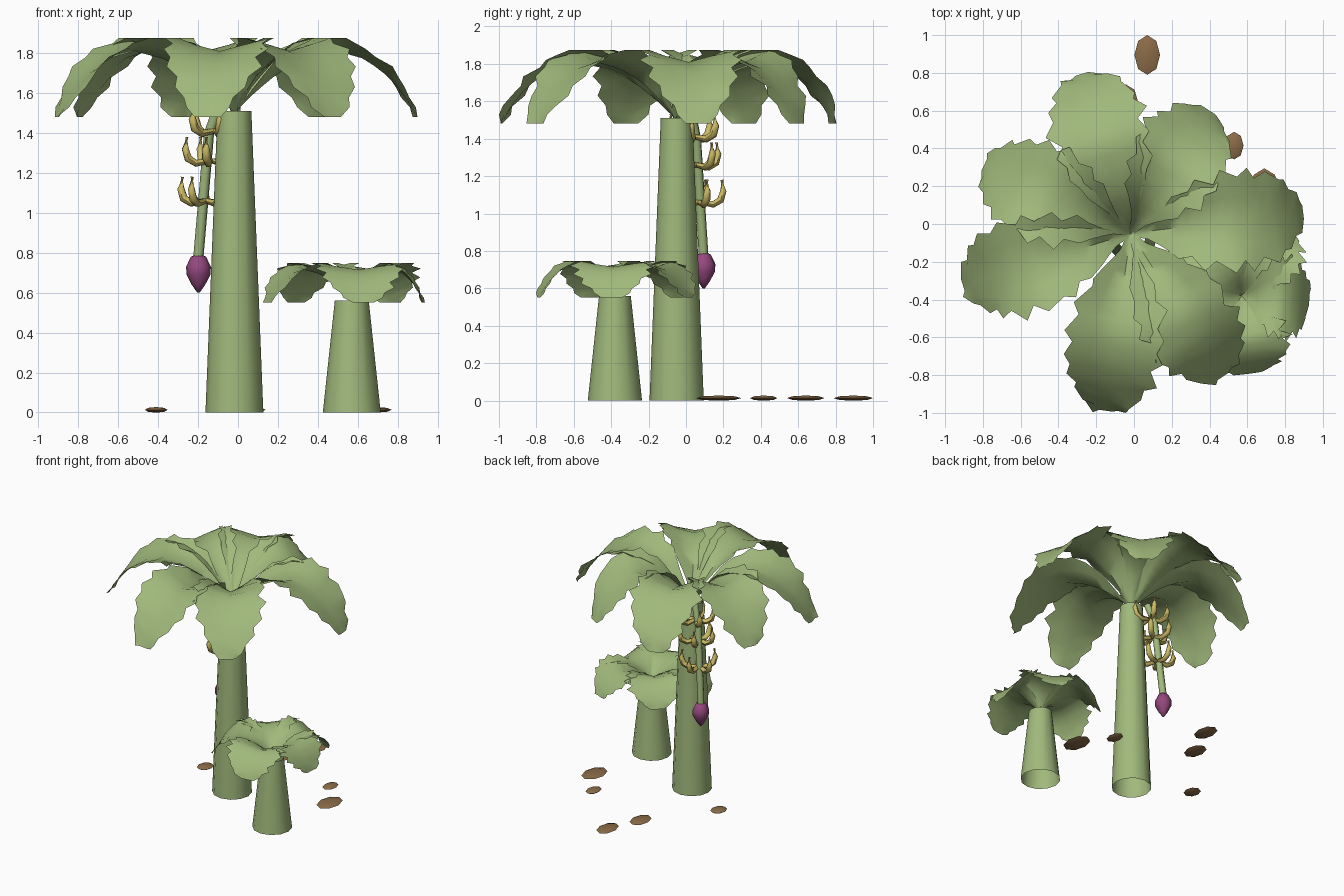
import bpy, bmesh, math, random
from mathutils import Vector, Matrix

random.seed(4)
if "Cube" in bpy.data.objects:
    bpy.data.objects.remove(bpy.data.objects["Cube"])


def material(name, r, g, b):
    mat = bpy.data.materials.new(name)
    mat.use_nodes = True
    mat.diffuse_color = (r, g, b, 1)
    mat.node_tree.nodes["Principled BSDF"].inputs["Base Color"].default_value = (r, g, b, 1)
    return mat


GREEN = material("plant_green", 0.355, 0.485, 0.2)
YELLOW = material("fruit_yellow", 0.6, 0.49, 0.13)
PURPLE = material("bud_purple", 0.3, 0.065, 0.21)
BROWN = material("stone_brown", 0.26, 0.15, 0.065)


def add_object(name, bm, mat, angle=60):
    mesh = bpy.data.meshes.new(name)
    bm.to_mesh(mesh)
    bm.free()
    mesh.materials.append(mat)
    obj = bpy.data.objects.new(name, mesh)
    bpy.context.collection.objects.link(obj)
    bpy.ops.object.select_all(action="DESELECT")
    bpy.context.view_layer.objects.active = obj
    obj.select_set(True)
    bpy.ops.object.shade_smooth_by_angle(angle=math.radians(angle))


def tube(bm, points, radii, sides, caps=True):
    """Sweep a round section along a path of points."""
    points = [Vector(p) for p in points]
    rings = []
    for i, (p, r) in enumerate(zip(points, radii)):
        along = points[min(i + 1, len(points) - 1)] - points[max(i - 1, 0)]
        turn = along.to_track_quat("Z", "Y")
        ring = []
        for k in range(sides):
            a = math.tau * k / sides
            ring.append(bm.verts.new(p + turn @ Vector((r * math.cos(a), r * math.sin(a), 0))))
        rings.append(ring)
    for low, high in zip(rings, rings[1:]):
        for k in range(sides):
            n = (k + 1) % sides
            bm.faces.new((low[k], low[n], high[n], high[k]))
    if caps:
        bm.faces.new(rings[0][::-1])
        bm.faces.new(rings[-1])


# Leaf stations: distance out, midrib height, half width, edge lift
LEAF = [(0, 0, .015, 0), (.1, .1, .045, .04), (.22, .2, .14, .1),
        (.36, .27, .22, .105), (.52, .31, .25, .065), (.66, .27, .25, .045),
        (.78, .18, .215, .03), (.87, .07, .15, .02), (.92, -.02, .07, 0)]
STEPS = 18


def station(t):
    f = t * (len(LEAF) - 1)
    i = min(int(f), len(LEAF) - 2)
    return [a + (b - a) * (f - i) for a, b in zip(LEAF[i], LEAF[i + 1])]


def leaf(name, centre, angle, size, reach, broad=1):
    """Folded paddle leaf with a ragged edge."""
    bm = bmesh.new()
    rows = []
    for i in range(STEPS + 1):
        out, up, half, lift = station(i / STEPS)
        row = []
        for u in (-1, -.5, 0, .5, 1):
            tooth, slide = 1, 0
            if abs(u) == 1 and i > 4:
                tooth = (1.07 if i % 2 else .89) + random.uniform(-.06, .06)
                slide = random.uniform(-.02, .02)
            row.append(bm.verts.new(((out + slide) * reach, u * half * tooth * broad,
                                     up + lift * abs(u))))
        rows.append(row)
    for a, b in zip(rows, rows[1:]):
        for k in range(4):
            bm.faces.new((a[k], b[k], b[k + 1], a[k + 1]))
    bm.transform(Matrix.Translation(centre) @ Matrix.Rotation(math.radians(angle), 4, "Z")
                 @ Matrix.Scale(size, 4))
    add_object(name, bm, GREEN)


def trunk(name, x, y, height):
    bm = bmesh.new()
    tube(bm, [(x, y, 0), (x, y, height)], (.145, .085), 12, caps=False)
    add_object(name, bm, GREEN)


# Tall plant
trunk("tall_trunk", -.018, -.05, 1.51)
crown = [(7, 1), (57, .84), (107, .96), (155, .93), (197, 1.01), (262, 1.03), (303, .98)]
for n, (angle, reach) in enumerate(crown):
    leaf(f"tall_leaf_{n + 1}", (-.018, -.05, 1.5), angle, 1, reach)

# Small plant with broader leaves
trunk("small_trunk", .57, -.38, .56)
small_crown = [(357, .78), (64, .95), (130, .95), (197, .96), (278, .9)]
for n, (angle, reach) in enumerate(small_crown):
    leaf(f"small_leaf_{n + 1}", (.57, -.38, .56), angle, .5, reach, 1.7)

# Hanging fruit stalk
STALK_TOP, STALK_END = Vector((-.1, .03, 1.53)), Vector((-.2, .095, .76))
bm = bmesh.new()
tube(bm, [STALK_TOP, Vector((-.145, .055, 1.4)), STALK_END], (.025, .026, .026), 8)
add_object("fruit_stalk", bm, GREEN)

# Three tiers of upturned fruit
for tier, z in enumerate((1.06, 1.26, 1.41)):
    bm = bmesh.new()
    f = (STALK_TOP.z - z) / (STALK_TOP.z - STALK_END.z)
    hub = STALK_TOP.lerp(STALK_END, f)
    hub.z = z
    for k in range(5):
        a = math.tau * k / 5 + .35 + tier * .4
        way = Vector((math.cos(a), math.sin(a), 0))
        path = [hub + way * d + Vector((0, 0, h)) for d, h in
                ((.01, 0), (.075, -.012), (.115, .012), (.13, .06), (.122, .12))]
        tube(bm, path, (.014, .02, .022, .019, .009), 6)
    add_object(f"fruit_tier_{tier + 1}", bm, YELLOW)

# Flower bud
bm = bmesh.new()
bud = [(.6, .006), (.64, .034), (.69, .06), (.73, .062), (.78, .038), (.79, .015)]
tube(bm, [(-.198, .095, z) for z, r in bud], [r for z, r in bud], 8)
add_object("flower_bud", bm, PURPLE)

# Flat ground stones
stones = [(.07, .895, .068, .105), (-.045, .64, .068, .1), (.53, .415, .05, .073),
          (.69, .175, .08, .12), (-.41, .17, .057, .07)]
for n, (x, y, wide, long) in enumerate(stones):
    bm = bmesh.new()
    bmesh.ops.create_uvsphere(bm, u_segments=8, v_segments=4, radius=1)
    bm.transform(Matrix.Translation((x, y, .013)) @ Matrix.Diagonal((wide, long, .014, 1)))
    add_object(f"ground_stone_{n + 1}", bm, BROWN, 30)
